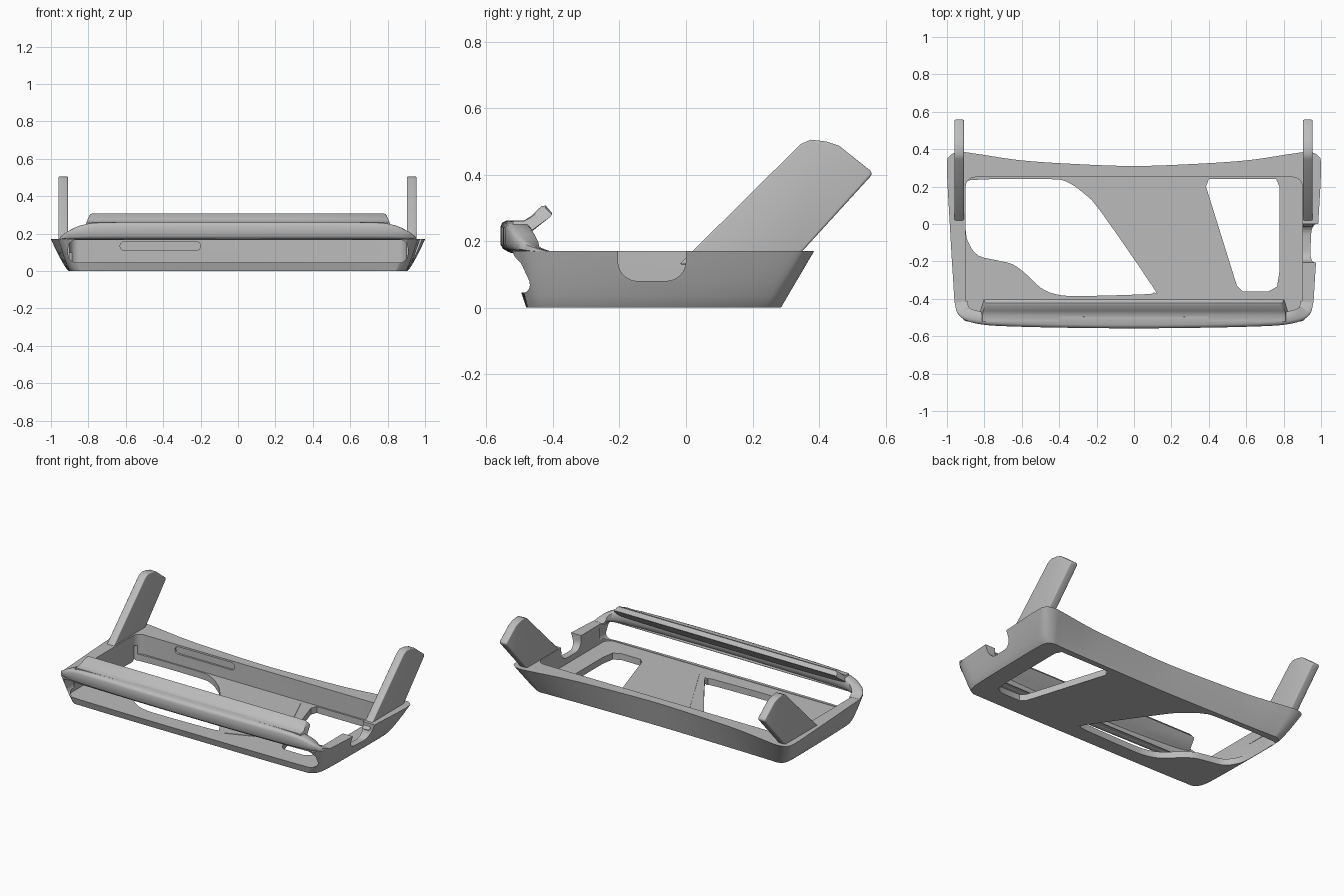
import bpy, bmesh, math
from mathutils import Vector

old = bpy.data.objects.get("Cube")
if old:
    bpy.data.objects.remove(old, do_unlink=True)

# Single matte grey
grey = bpy.data.materials.new("plain_grey")
grey.use_nodes = True
COLOUR = (0.5, 0.5, 0.5, 1)
grey.diffuse_color = COLOUR
grey.node_tree.nodes["Principled BSDF"].inputs["Base Color"].default_value = COLOUR


def loft(name, rings):
    """Skin a stack of closed rings and cap both ends."""
    bm = bmesh.new()
    rows = [[bm.verts.new(p) for p in ring] for ring in rings]
    n = len(rows[0])
    for a, b in zip(rows, rows[1:]):
        for i in range(n):
            j = (i + 1) % n
            bm.faces.new((a[i], a[j], b[j], b[i]))
    bm.faces.new(rows[0][::-1])
    bm.faces.new(rows[-1])
    bmesh.ops.recalc_face_normals(bm, faces=bm.faces)
    mesh = bpy.data.meshes.new(name)
    bm.to_mesh(mesh)
    bm.free()
    mesh.materials.append(grey)
    obj = bpy.data.objects.new(name, mesh)
    bpy.context.collection.objects.link(obj)
    return obj


def prism(name, pts, lo, hi, axis="z"):
    place = {"x": lambda u, v, w: (w, u, v),
             "y": lambda u, v, w: (u, w, v),
             "z": lambda u, v, w: (u, v, w)}[axis]
    return loft(name, [[place(u, v, w) for u, v in pts] for w in (lo, hi)])


def rounded(x0, x1, y0, y1, r, steps=7):
    pts = []
    for k, (cx, cy) in enumerate([(x1 - r, y1 - r), (x0 + r, y1 - r),
                                  (x0 + r, y0 + r), (x1 - r, y0 + r)]):
        for s in range(steps):
            a = math.radians(90) * (k + s / (steps - 1))
            pts.append((cx + r * math.cos(a), cy + r * math.sin(a)))
    return pts


def smooth_path(pts, closed=True, steps=5):
    """Catmull-Rom curve through the given points."""
    pts = [Vector(p) for p in pts]
    n = len(pts)
    get = (lambda i: pts[i % n]) if closed else (lambda i: pts[max(0, min(n - 1, i))])
    out = []
    for i in range(n if closed else n - 1):
        a, b, c, d = (get(i + k) for k in (-1, 0, 1, 2))
        for s in range(steps):
            t = s / steps
            out.append(0.5 * (2 * b + (c - a) * t + (2 * a - 5 * b + 4 * c - d) * t * t
                              + (3 * b - a - 3 * c + d) * t ** 3))
    return out if closed else out + [pts[-1]]


def activate(obj):
    bpy.ops.object.select_all(action="DESELECT")
    obj.select_set(True)
    bpy.context.view_layer.objects.active = obj


def cut(obj, cutter):
    mod = obj.modifiers.new("cut", "BOOLEAN")
    mod.operation, mod.solver, mod.object = "DIFFERENCE", "EXACT", cutter
    activate(obj)
    bpy.ops.object.modifier_apply(modifier=mod.name)
    bpy.data.objects.remove(cutter, do_unlink=True)


def finish(obj, angle=35):
    activate(obj)
    bpy.ops.object.shade_smooth_by_angle(angle=math.radians(angle))


def bevel(obj, width):
    mod = obj.modifiers.new("soft_edges", "BEVEL")
    mod.width, mod.segments, mod.limit_method = width, 3, "ANGLE"
    activate(obj)
    bpy.ops.object.modifier_apply(modifier=mod.name)


# Tray shell: half outline as (top x, top y, bottom x, bottom y), mirrored
half = [(0, .31, 0, .27), (.3, .32, .3, .273), (.6, .34, .6, .278), (.84, .375, .8, .283),
        (.93, .385, .86, .284), (.985, .365, .895, .26), (1, .3, .905, .2),
        (.985, 0, .905, 0), (.967, -.3, .9, -.3), (.955, -.44, .89, -.42),
        (.92, -.502, .855, -.47), (.84, -.526, .78, -.477), (.4, -.535, .4, -.48)]
outline = half + [(0, -.537, 0, -.48)] + [(-a, b, -c, d) for a, b, c, d in half[:0:-1]]
outline = smooth_path(outline)
rings = []
for z in (0, .012, .035, .08, .13, .17):
    f = (z / .17) ** 0.8
    rings.append([(c + (a - c) * f, d + (b - d) * z / .17, z) for a, b, c, d in outline])
tray = loft("tray_shell", rings)

# Inner cavity, front slot, side notch and recess in the back wall
cut(tray, prism("cavity", rounded(-.9, .9, -.475, .25, .05), .042, .4))
cut(tray, prism("front_slot", rounded(-.908, .908, .045, .168, .045), -.8, -.4, "y"))
cut(tray, prism("side_notch", rounded(-.205, 0, .08, .4, .06), .8, 1.2, "x"))
cut(tray, prism("wall_recess", rounded(-.63, -.2, .11, .158, .023), .1, .262, "y"))

# Two large floor openings
left_hole = [(-.9, .19), (-.87, .235), (-.45, .24), (-.35, .22), (-.27, .165), (-.18, .07),
             (.1, -.335), (.105, -.365), (.05, -.376), (-.3, -.385), (-.42, -.375),
             (-.5, -.34), (-.58, -.265), (-.65, -.215), (-.73, -.195), (-.83, -.17),
             (-.88, -.11), (-.9, -.03)]
right_hole = [(.4, .24), (.385, .2), (.55, -.33), (.58, -.36), (.72, -.36), (.765, -.335),
              (.778, -.25), (.778, .2), (.76, .24)]
cut(tray, prism("opening_a", [tuple(p) for p in smooth_path(left_hole, steps=3)], -.1, .1))
cut(tray, prism("opening_b", right_hole, -.1, .1))
finish(tray)

# Thin rotated pad on the floor bridge
finish(prism("floor_pad", [(-.06, .05), (.3, .22), (.5, -.25), (.17, -.38)], .035, .045))

# Front bar wrapping round both corners: (x, y, top height)
run = [(0, -.558, .262), (.4, -.554, .262), (.7, -.546, .26), (.82, -.536, .25),
       (.9, -.515, .222), (.945, -.475, .192), (.957, -.42, .171)]
run = [(-x, y, z) for x, y, z in run[:0:-1]] + run
run = smooth_path(run, closed=False, steps=4)
rings = []
for i, p in enumerate(run):
    t = (run[min(i + 1, len(run) - 1)] - run[max(i - 1, 0)]).to_2d().normalized()
    low, top = .165, p.z
    h = top - low
    section = [(.03, low), (.008, low + .12 * h), (0, low + .25 * h), (0, top - .2 * h),
               (.005, top - .07 * h), (.018, top), (.06, top), (.068, top - .1 * h),
               (.068, low + .4 * h), (.062, low + .1 * h), (.05, low)]
    rings.append([(p.x - t.y * d, p.y + t.x * d, z) for d, z in section])
finish(loft("front_bar", rings), 50)

# Raised lip leaning back from the bar, tapered at its ends
lip_profile = [(-.52, .262), (-.487, .262), (-.465, .276), (-.435, .305), (-.422, .307),
               (-.403, .285), (-.408, .277), (-.465, .228), (-.487, .205), (-.52, .205)]
rings = []
for x in (-1, -.985, -.4, 0, .4, .985, 1):
    shrink = .85 if abs(x) == 1 else 1
    rings.append([(x * (.825 - .35 * max(0, z - .22)), y, .25 + (z - .25) * shrink)
                  for y, z in lip_profile])
finish(loft("front_lip", rings), 40)

# Rear arms rising from the side walls
arm_profile = [(-.02, .13), (.02, .17), (.345, .492), (.375, .505), (.42, .5),
               (.46, .487), (.557, .41), (.558, .398), (.35, .17), (.315, .13)]
for name, x in (("left_arm", .929), ("right_arm", -.935)):
    arm = prism(name, arm_profile, x - .026, x + .026, "x")
    bevel(arm, .012)
    finish(arm)
